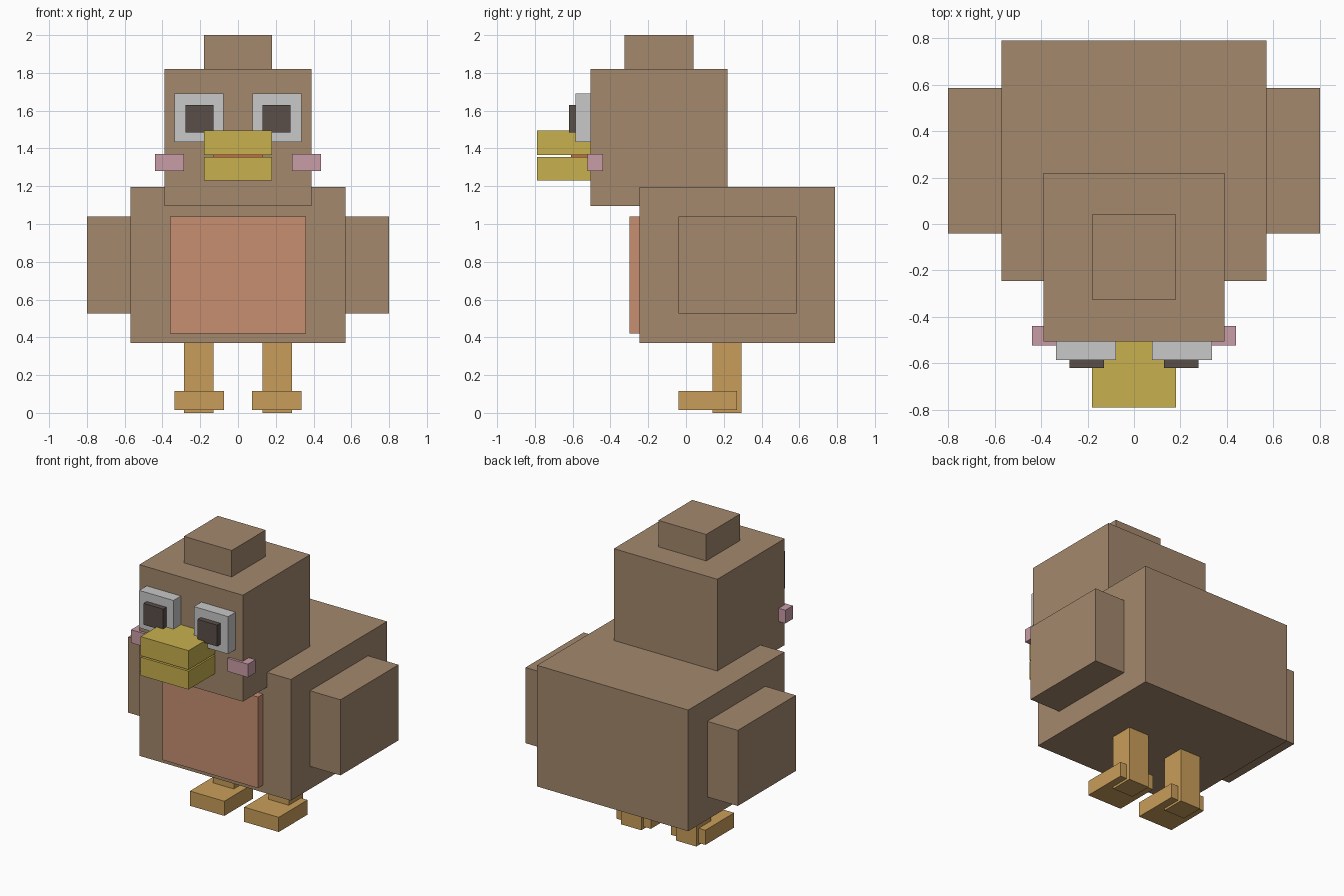
import bpy

# Remove the default cube
default_cube = bpy.data.objects.get("Cube")
if default_cube:
    bpy.data.objects.remove(default_cube, do_unlink=True)


def linear(c):
    c /= 255
    return c / 12.92 if c <= 0.04045 else ((c + 0.055) / 1.055) ** 2.4


def material(name, *rgb):
    mat = bpy.data.materials.new(name)
    mat.use_nodes = True
    color = (*[linear(c) for c in rgb], 1)
    mat.diffuse_color = color
    bsdf = next(n for n in mat.node_tree.nodes if n.type == "BSDF_PRINCIPLED")
    bsdf.inputs["Base Color"].default_value = color
    return mat


brown = material("brown feathers", 164, 136, 109)
salmon = material("salmon belly", 199, 143, 113)
orange = material("orange legs", 201, 158, 90)
yellow = material("yellow beak", 200, 176, 78)
white = material("eye white", 200, 200, 200)
dark = material("dark pupil", 90, 78, 74)
pink = material("pink cheek", 201, 157, 167)
red = material("red tongue", 200, 105, 75)


def box(name, mat, x, y, z):
    """Box filling the given (low, high) range on each axis."""
    ranges = (x, y, z)
    bpy.ops.mesh.primitive_cube_add(size=1, location=[(a + b) / 2 for a, b in ranges])
    obj = bpy.context.object
    obj.name = obj.data.name = name
    obj.scale = [b - a for a, b in ranges]
    bpy.ops.object.transform_apply(location=False, rotation=False, scale=True)
    obj.data.materials.append(mat)
    return obj


def pair(name, mat, x, y, z):
    """Matching boxes on the left (+x) and right (-x)."""
    box("left_" + name, mat, x, y, z)
    box("right_" + name, mat, (-x[1], -x[0]), y, z)


# Body and belly patch
box("body", brown, (-0.57, 0.57), (-0.245, 0.79), (0.37, 1.195))
box("belly", salmon, (-0.36, 0.36), (-0.30, -0.245), (0.42, 1.04))
pair("wing", brown, (0.57, 0.80), (-0.04, 0.585), (0.525, 1.04))

# Head and crest
box("head", brown, (-0.39, 0.39), (-0.505, 0.22), (1.095, 1.82))
box("crest", brown, (-0.18, 0.18), (-0.325, 0.04), (1.82, 2.0))

# Face
pair("eye", white, (0.077, 0.335), (-0.585, -0.505), (1.435, 1.69))
pair("pupil", dark, (0.13, 0.277), (-0.62, -0.585), (1.485, 1.63))
pair("cheek", pink, (0.285, 0.44), (-0.522, -0.44), (1.28, 1.37))
box("upper_beak", yellow, (-0.18, 0.18), (-0.79, -0.505), (1.365, 1.495))
box("lower_beak", yellow, (-0.18, 0.18), (-0.79, -0.505), (1.23, 1.355))
box("tongue", red, (-0.13, 0.13), (-0.61, -0.505), (1.35, 1.367))

# Legs and feet
pair("leg", orange, (0.13, 0.285), (0.14, 0.295), (0.0, 0.37))
pair("foot", orange, (0.075, 0.335), (-0.04, 0.27), (0.015, 0.115))
